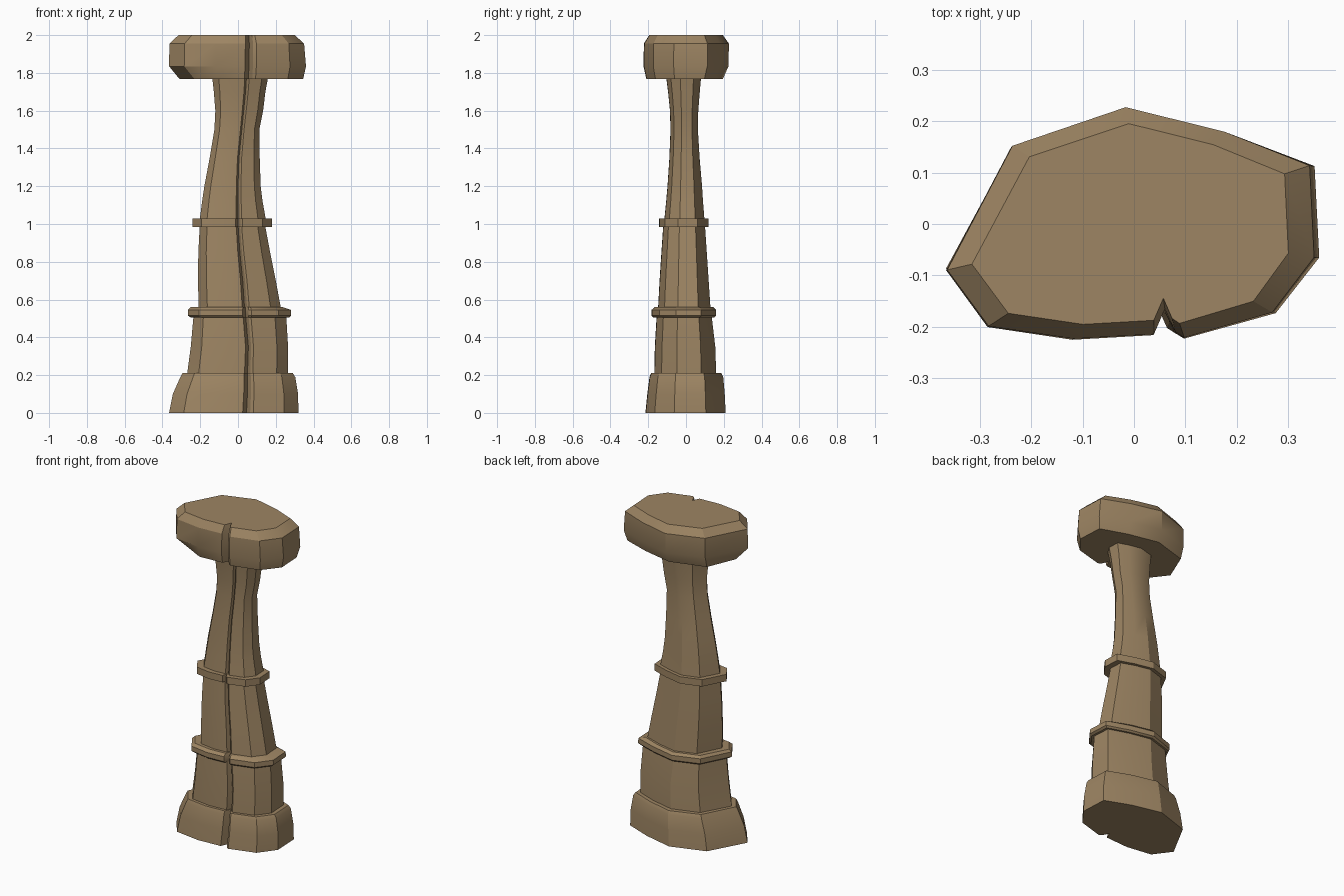
import bpy
import bmesh

if "Cube" in bpy.data.objects:
    bpy.data.objects.remove(bpy.data.objects["Cube"], do_unlink=True)

stone = bpy.data.materials.new("tan stone")
stone.use_nodes = True
COLOUR = (0.34, 0.235, 0.125, 1)
stone.diffuse_color = COLOUR
stone.node_tree.nodes["Principled BSDF"].inputs["Base Color"].default_value = COLOUR

# Shared cross-section: u runs from the front crack (0) to each side, v from front to back
SECTION = [(-1, -.4), (-.81, -.89), (-.42, -1), (-.05, -.96), (0, -.74), (.07, -.94),
           (.13, -.99), (.72, -.77), (1, -.29), (.97, .5), (.4, .79), (-.18, 1), (-.7, .67)]


def ring_points(z, left, right, front, back, crack):
    """Fit the section to the extents of one level."""
    points = []
    for u, v in SECTION:
        x = crack + u * ((right - crack) if u > 0 else (crack - left))
        y = v * (back if v > 0 else -front)
        points.append((x, y, z))
    return points


def loft(name, levels, chip=None):
    """Skin the levels from bottom to top and close both ends."""
    bm = bmesh.new()
    rings = [[bm.verts.new(p) for p in ring_points(*level)] for level in levels]
    if chip:
        for vert in rings[0][:2]:
            vert.co.x += chip[0]
            vert.co.y += chip[1]
    for low, high in zip(rings, rings[1:]):
        for i in range(len(SECTION)):
            j = (i + 1) % len(SECTION)
            bm.faces.new((low[i], low[j], high[j], high[i]))
    bm.faces.new(rings[0][::-1])
    bm.faces.new(rings[-1])
    bmesh.ops.recalc_face_normals(bm, faces=bm.faces)
    mesh = bpy.data.meshes.new(name)
    bm.to_mesh(mesh)
    bm.free()
    mesh.materials.append(stone)
    obj = bpy.data.objects.new(name, mesh)
    bpy.context.collection.objects.link(obj)
    bpy.ops.object.select_all(action="DESELECT")
    obj.select_set(True)
    bpy.context.view_layer.objects.active = obj
    bpy.ops.object.shade_smooth_by_angle(angle=0.5)
    return obj


# Each level: height, left, right, front, back, crack position
loft("base", [
    (0, -.365, .32, -.215, .21, .045),
    (.1, -.345, .318, -.205, .205, .05),
    (.19, -.305, .303, -.193, .197, .05),
    (.21, -.295, .29, -.185, .187, .05)])

loft("lower_shaft", [
    (.2, -.27, .265, -.168, .16, .05),
    (.35, -.25, .265, -.165, .155, .055),
    (.52, -.235, .255, -.155, .135, .04)])

loft("lower_band", [
    (.505, -.25, .27, -.173, .15, .04),
    (.515, -.265, .282, -.183, .16, .04),
    (.545, -.265, .28, -.183, .16, .04),
    (.56, -.25, .235, -.165, .145, .04)])

loft("middle_shaft", [
    (.55, -.208, .228, -.148, .13, .035),
    (.7, -.212, .2, -.14, .12, .025),
    (.85, -.21, .17, -.13, .11, .01),
    (1, -.202, .142, -.12, .1, 0)])

loft("upper_band", [
    (.985, -.24, .18, -.143, .12, 0),
    (1.028, -.24, .18, -.143, .12, 0)])

loft("upper_shaft", [
    (1.02, -.203, .148, -.115, .098, 0),
    (1.12, -.19, .13, -.105, .09, 0),
    (1.2, -.178, .12, -.098, .085, 0),
    (1.35, -.15, .115, -.088, .072, .005),
    (1.5, -.125, .113, -.082, .063, .02),
    (1.6, -.12, .133, -.085, .065, .03),
    (1.7, -.128, .145, -.095, .073, .04),
    (1.78, -.137, .16, -.105, .08, .045)])

loft("capital", [
    (1.768, -.36, .345, -.21, .195, .055),
    (1.835, -.365, .36, -.225, .225, .058),
    (1.955, -.363, .35, -.223, .227, .06),
    (2, -.315, .3, -.195, .195, .057)], chip=(.05, .035))
